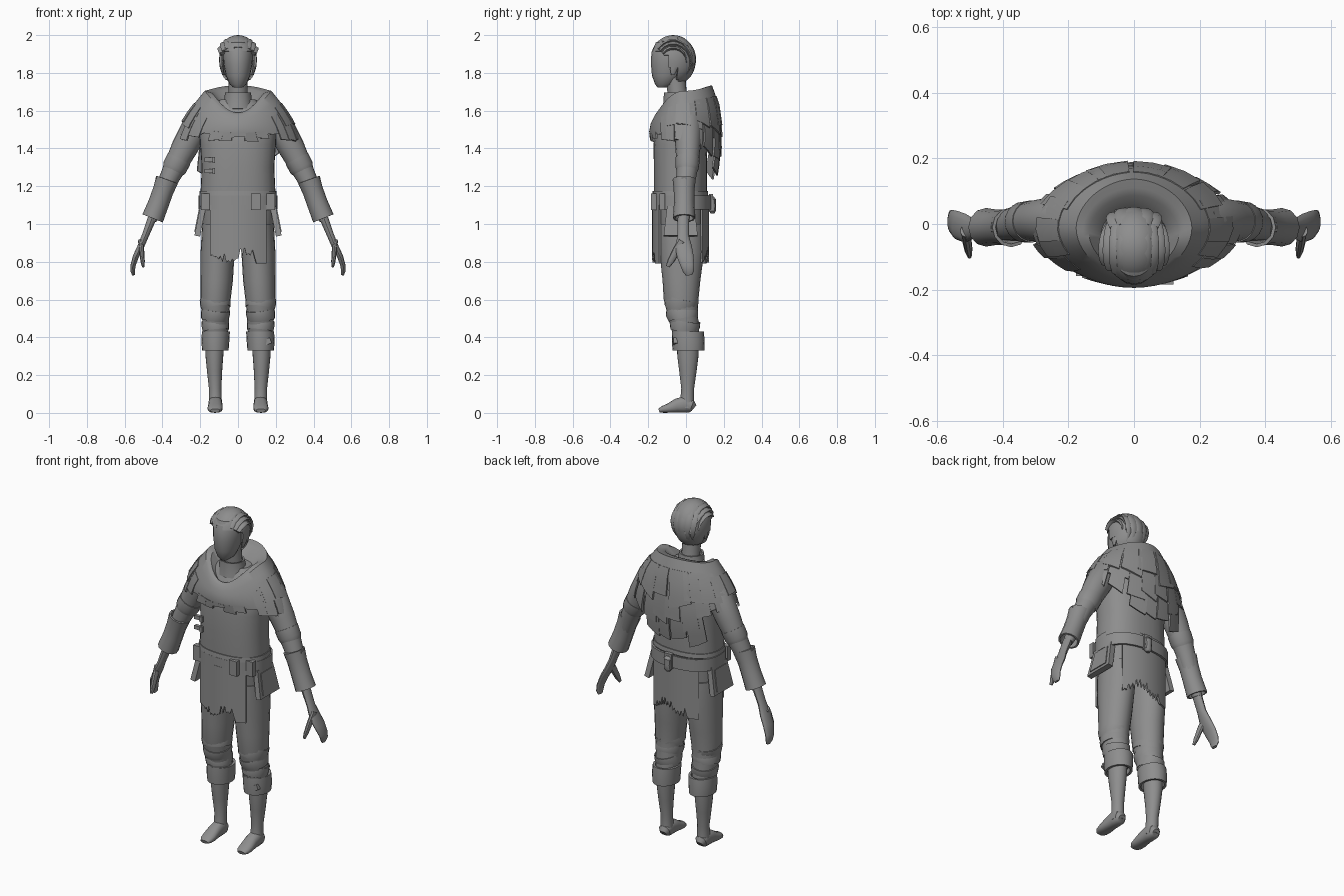
import bpy, bmesh, math, random
from mathutils import Vector

random.seed(4)
cube = bpy.data.objects.get("Cube")
if cube:
    bpy.data.objects.remove(cube)

GREY = (0.27, 0.27, 0.27, 1)
mat = bpy.data.materials.new("plain grey")
mat.use_nodes = True
mat.diffuse_color = GREY
mat.node_tree.nodes["Principled BSDF"].inputs["Base Color"].default_value = GREY
X, Y = Vector((1, 0, 0)), Vector((0, 1, 0))


def finish(name, bm, thick=0, mirror=False, angle=35):
    bmesh.ops.recalc_face_normals(bm, faces=bm.faces)
    me = bpy.data.meshes.new(name)
    bm.to_mesh(me)
    bm.free()
    ob = bpy.data.objects.new(name, me)
    bpy.context.collection.objects.link(ob)
    me.materials.append(mat)
    bpy.ops.object.select_all(action='DESELECT')
    ob.select_set(True)
    bpy.context.view_layer.objects.active = ob
    if thick:
        mod = ob.modifiers.new("thickness", 'SOLIDIFY')
        mod.thickness, mod.offset = thick, 0
        bpy.ops.object.modifier_apply(modifier=mod.name)
    bpy.ops.object.shade_smooth_by_angle(angle=math.radians(angle))
    if mirror:
        ob.modifiers.new("mirror", 'MIRROR').use_mirror_merge = False


def grid(bm, rows, closed=False):
    """Join rows of points with quads."""
    vs = [[bm.verts.new(p) for p in row] for row in rows]
    n = len(vs[0])
    for a, b in zip(vs, vs[1:]):
        for i in range(n if closed else n - 1):
            j = (i + 1) % n
            bm.faces.new((a[i], a[j], b[j], b[i]))
    return vs


def loft(name, rings, ref=None, sides=20, power=2, cap=True, **kw):
    """Skin rings (x, y, z, r1, r2); level rings, or square to the path if ref is given."""
    pts = [Vector(r[:3]) for r in rings]
    rows = []
    for k, r in enumerate(rings):
        u, v = X, Y
        if ref:
            t = (pts[min(k + 1, len(pts) - 1)] - pts[max(k - 1, 0)]).normalized()
            u = (ref - t * ref.dot(t)).normalized()
            v = t.cross(u)
        row = []
        for i in range(sides):
            a = math.tau * i / sides
            c, s = math.cos(a), math.sin(a)
            f = (abs(c) ** power + abs(s) ** power) ** (-1 / power)
            row.append(pts[k] + u * (c * f * r[3]) + v * (s * f * r[4]))
        rows.append(row)
    bm = bmesh.new()
    vs = grid(bm, rows, True)
    if cap:
        bm.faces.new(vs[0])
        bm.faces.new(vs[-1])
    finish(name, bm, **kw)


def box(name, loc, size, rot_y=0, taper=1, **kw):
    bm = bmesh.new()
    bmesh.ops.create_cube(bm, size=1)
    for v in bm.verts:
        f = taper if v.co.z > 0 else 1
        x, y, z = v.co.x * size[0], v.co.y * size[1] * f, v.co.z * size[2]
        c, s = math.cos(rot_y), math.sin(rot_y)
        v.co = Vector((x * c + z * s, y, z * c - x * s)) + Vector(loc)
    finish(name, bm, **kw)


# Body, tunic and belt
loft("tunic", [(0, -.025, .97, .185, .125), (0, -.03, 1.1, .195, .135), (0, -.03, 1.17, .198, .14),
               (0, -.03, 1.3, .192, .14), (0, -.03, 1.42, .2, .142), (0, -.02, 1.52, .205, .14),
               (0, -.01, 1.6, .165, .11), (0, -.02, 1.66, .09, .07)], power=2.4, sides=28)
loft("tunic_hem", [(0, -.03, 1.15, .2, .143), (0, -.03, 1.175, .198, .141)], power=2.4, sides=28, cap=False, thick=.01)
loft("belt", [(0, -.022, 1.078, .202, .15), (0, -.022, 1.15, .202, .15)],
     power=2.4, sides=28, cap=False, thick=.012)
for x, y in ((.095, -.17), (.17, -.125), (-.172, -.125)):
    box("belt_keeper", (x, y, 1.118), (.05, .03, .088))
box("belt_back_loop", (.02, .133, 1.115), (.05, .02, .088))
loft("belt_knot", [(.02, .14, 1.055, .012, .01), (.02, .14, 1.07, .025, .02), (.02, .143, 1.095, .02, .016),
                   (.02, .14, 1.13, .025, .02), (.02, .138, 1.145, .012, .01)], sides=10)
for z in (1.34, 1.28):
    box("chest_clasp", (-.15, -.148, z), (.055, .02, .022))
    box("clasp_button", (-.128, -.158, z), (.015, .016, .032))

# Ragged hanging cloth, front and back
for name, side in (("front_flap", -1), ("back_flap", 1)):
    n = 28
    xs = [-.145 + .295 * i / n for i in range(n + 1)]
    hem = [.79 if -side * x > .09 else .815 + .02 * math.sin(30 * x) + .055 * random.random() * (i % 2)
           for i, x in enumerate(xs)]
    rows = [[(x, side * (.146 - 1.6 * x * x) - .028, 1.1 + (h - 1.1) * k) for x, h in zip(xs, hem)]
            for k in (0, .4, .75, 1)]
    bm = bmesh.new()
    grid(bm, rows)
    finish(name, bm, thick=.01)

# Hip pouches
box("hip_pouches", (.2, -.028, 1.015), (.03, .18, .16), rot_y=-.2, taper=.8, mirror=True)
box("hip_pouch_flaps", (.212, -.028, 1.015), (.016, .13, .12), rot_y=-.2, taper=.8, mirror=True)

# Trousers, wraps, cuffs, shins and feet
loft("trousers", [(.1, -.025, 1.0, .09, .12), (.108, -.022, .85, .09, .118), (.113, -.024, .7, .086, .1),
                  (.119, -.026, .6, .08, .092), (.12, -.018, .52, .072, .08), (.117, -.005, .45, .068, .075),
                  (.12, .01, .36, .055, .06)], mirror=True)
for y, z, r, tilt in ((-.026, .585, .079, .016), (-.02, .525, .074, -.014), (-.006, .465, .07, .012)):
    loft("knee_wrap", [(.12 - tilt / 4, y - tilt / 3, z - .03, r * .95, r), (.12, y, z, r, r * 1.12),
                       (.12 + tilt / 4, y + tilt / 3, z + .025, r * .97, r * 1.08)],
         ref=X, cap=False, thick=.006, mirror=True)
loft("trouser_cuffs", [(.12, .013, .33, .063, .077), (.12, .012, .38, .067, .08), (.117, .01, .43, .067, .077)],
     cap=False, thick=.014, mirror=True)
box("cuff_patch", (.15, -.056, .375), (.05, .02, .03), rot_y=-.4)
loft("shins", [(.123, .01, .4, .052, .06), (.125, .01, .3, .047, .056), (.124, .01, .22, .04, .046),
               (.121, .009, .13, .033, .034), (.12, .006, .07, .034, .036), (.12, .004, .025, .036, .04)], mirror=True)
loft("feet", [(.12, .042, .025, .02, .02), (.12, .03, .035, .034, .034), (.12, -.01, .045, .037, .044),
              (.12, -.05, .038, .037, .037), (.121, -.095, .024, .04, .024), (.121, -.125, .018, .036, .018),
              (.121, -.143, .012, .024, .01)], ref=X, power=2.5, mirror=True)

# Arms and hands
loft("sleeves", [(.15, .01, 1.6, .06, .06), (.215, .01, 1.53, .076, .076), (.285, .01, 1.4, .066, .07),
                 (.33, .008, 1.31, .058, .06), (.365, .0, 1.24, .052, .052), (.4, -.005, 1.15, .045, .045),
                 (.455, -.012, 1.02, .03, .024)], ref=Y, mirror=True)
loft("elbow_folds", [(.312, .008, 1.345, .062, .064), (.335, .006, 1.3, .06, .063), (.343, .004, 1.28, .052, .055)],
     ref=Y, cap=False, thick=.005, mirror=True)
loft("wrist_cuffs", [(.375, -.01, 1.235, .056, .056), (.395, -.01, 1.18, .05, .05), (.42, -.01, 1.11, .049, .05),
                     (.452, -.01, 1.03, .054, .053)], ref=Y, sides=12, cap=False, thick=.01, mirror=True)
box("cuff_tabs", (.422, -.01, 1.215), (.014, .05, .07), rot_y=.2, taper=.5, mirror=True)
loft("hands", [(.455, -.014, 1.03, .03, .024), (.49, -.015, .94, .03, .019), (.515, -.013, .88, .044, .018),
               (.54, -.004, .83, .044, .016), (.556, .008, .78, .036, .014), (.557, .014, .75, .03, .012),
               (.553, .016, .73, .018, .008)], ref=Y, sides=14, mirror=True)
loft("thumbs", [(.515, -.02, .91, .022, .015), (.51, -.05, .86, .022, .014), (.505, -.08, .805, .018, .012),
                (.502, -.097, .775, .01, .007)], ref=Y, sides=10, mirror=True)

# Mantle: rows of half width, front y, back y, and heights at front, side and back
DRAPE = [(.10, -.12, .04, 1.55, 1.64, 1.65), (.14, -.145, .09, 1.585, 1.69, 1.715), (.175, -.16, .135, 1.575, 1.70, 1.73),
         (.238, -.182, .165, 1.53, 1.62, 1.64), (.28, -.19, .178, 1.49, 1.54, 1.50),
         (.31, -.183, .176, 1.45, 1.46, 1.36), (.325, -.175, .15, 1.41, 1.40, 1.2)]


def drape(a, t, lift=0):
    k = min(int(t), len(DRAPE) - 2)
    rx, yf, yb, zf, zs, zb = (p + (q - p) * (t - k) for p, q in zip(DRAPE[k], DRAPE[k + 1]))
    c, s = math.cos(a), math.sin(a)
    f = (abs(c) ** 1.85 + abs(s) ** 1.85) ** (-1 / 1.85)
    z = zs + ((zf if s < 0 else zb) - zs) * s * s
    return Vector(((rx + lift) * c * f, (yf + yb) / 2 + ((yb - yf) / 2 + lift) * s * f, z + lift * .3))


n = 56
hems = [random.uniform(4.45, 4.75) for i in range(n // 4)]
bm = bmesh.new()
grid(bm, [[drape(math.tau * i / n, min(t, hems[i // 4])) for i in range(n)] for t in (0, 1, 1.5, 2, 2.5, 3, 4, 5)], True)
finish("mantle", bm, thick=.01)


def tatters(name, first, last, count, top, bottom, lift, jitter):
    """A row of overlapping cloth tabs draped over the mantle, with slanted ends."""
    bm = bmesh.new()
    step = math.radians(last - first) / count
    for i in range(count):
        a0 = math.radians(first) + step * (i + random.uniform(-.15, .15))
        a1 = a0 + step * random.uniform(.95, 1.2)
        end = bottom + random.uniform(-jitter, jitter)
        slant = random.uniform(-.12, .12)
        out = lift + random.uniform(0, .006)
        angles = [a0, (a0 + a1) / 2, a1]
        grid(bm, [[drape(a, top + (end - top) * f + slant * f * (j - 1), out * (.3 + .7 * f))
                   for j, a in enumerate(angles)] for f in (0, .4, .75, 1)])
    finish(name, bm, thick=.01, angle=25)


tatters("back_tatters_low", 62, 128, 4, 4.2, 5.75, .001, .3)
tatters("back_tatters_middle", 36, 146, 6, 3.6, 5.0, .006, .3)
tatters("back_tatters_high", 22, 160, 6, 2.6, 4.2, .01, .35)
tatters("left_shoulder_tatters", -45, 28, 5, 3.2, 5.1, .005, .3)
tatters("right_shoulder_tatters", 152, 225, 5, 3.2, 5.1, .005, .3)
tatters("left_shoulder_layer", -32, 30, 3, 2.8, 4.2, .01, .3)
tatters("right_shoulder_layer", 150, 212, 3, 2.8, 4.2, .01, .3)
tatters("front_tatters", 240, 302, 5, 4.2, 5.0, .001, .4)

# Neck, collar and head
loft("neck", [(0, -.03, 1.58, .065, .06), (0, -.045, 1.68, .05, .05), (0, -.06, 1.8, .05, .055)])
loft("collar", [(0, -.045, 1.61, .08, .075), (0, -.05, 1.65, .068, .064), (0, -.052, 1.695, .064, .06)],
     sides=12, cap=False, thick=.01)
loft("head", [(0, -.125, 1.722, .022, .025), (0, -.112, 1.74, .045, .052), (0, -.1, 1.785, .064, .08),
              (0, -.086, 1.85, .077, .1), (0, -.083, 1.91, .08, .1), (0, -.08, 1.96, .065, .08),
              (0, -.075, 1.985, .03, .04)])
loft("ears", [(.078, -.07, 1.79, .006, .01), (.084, -.065, 1.82, .01, .02), (.086, -.06, 1.85, .009, .018),
              (.08, -.06, 1.865, .004, .008)], sides=10, mirror=True)

# Hair cap, open at the face and full at the back of the head
bm = bmesh.new()
bmesh.ops.create_uvsphere(bm, u_segments=28, v_segments=18, radius=1)
for v in bm.verts:
    r = max(math.hypot(v.co.x, v.co.y), .1)
    f = r ** -.3 if v.co.z < 0 else 1
    v.co = Vector((v.co.x * .094 * r ** -.1 * (f if v.co.y < .4 else 1), v.co.y * .114 * f - .068, v.co.z * .122 + 1.872))
gone = [f for f in bm.faces for c in [f.calc_center_median()]
        if (c.y < -.085 and c.z < 1.925 - 3 * c.x * c.x) or c.z < 1.76 or (c.y < -.045 and c.z < 1.83)]
bmesh.ops.delete(bm, geom=gone, context='FACES')
finish("hair_cap", bm, thick=.012)


# Swept locks running from the brow to the nape
def lock(name, side, start, end, radius, flick):
    w, d = math.sin(side), math.cos(side)
    rings = []
    for k in range(8):
        f = k / 7
        a = start + (end - start) * f
        r = radius * (.35 + 1.3 * math.sin(math.pi * min(f + .1, 1)) ** .7) * (1 - .5 * f)
        out = 1 + flick * f ** 5
        rings.append((.088 * w * out, -.068 - .11 * math.cos(a) * (.35 + .65 * d) * out,
                      1.865 + .123 * math.sin(a) * (.25 + .75 * d), r, r * .4))
    loft(name, rings, ref=X, sides=8)


for i in range(9):
    lock("hair_lock", (i - 4) * .29, .6, 3.1 + .3 * random.random(), .021, .15 * random.random())
for i in range(5):
    lock("nape_lock", (i - 2) * .32, 2.2, 3.9 + .25 * random.random(), .024, .02)
